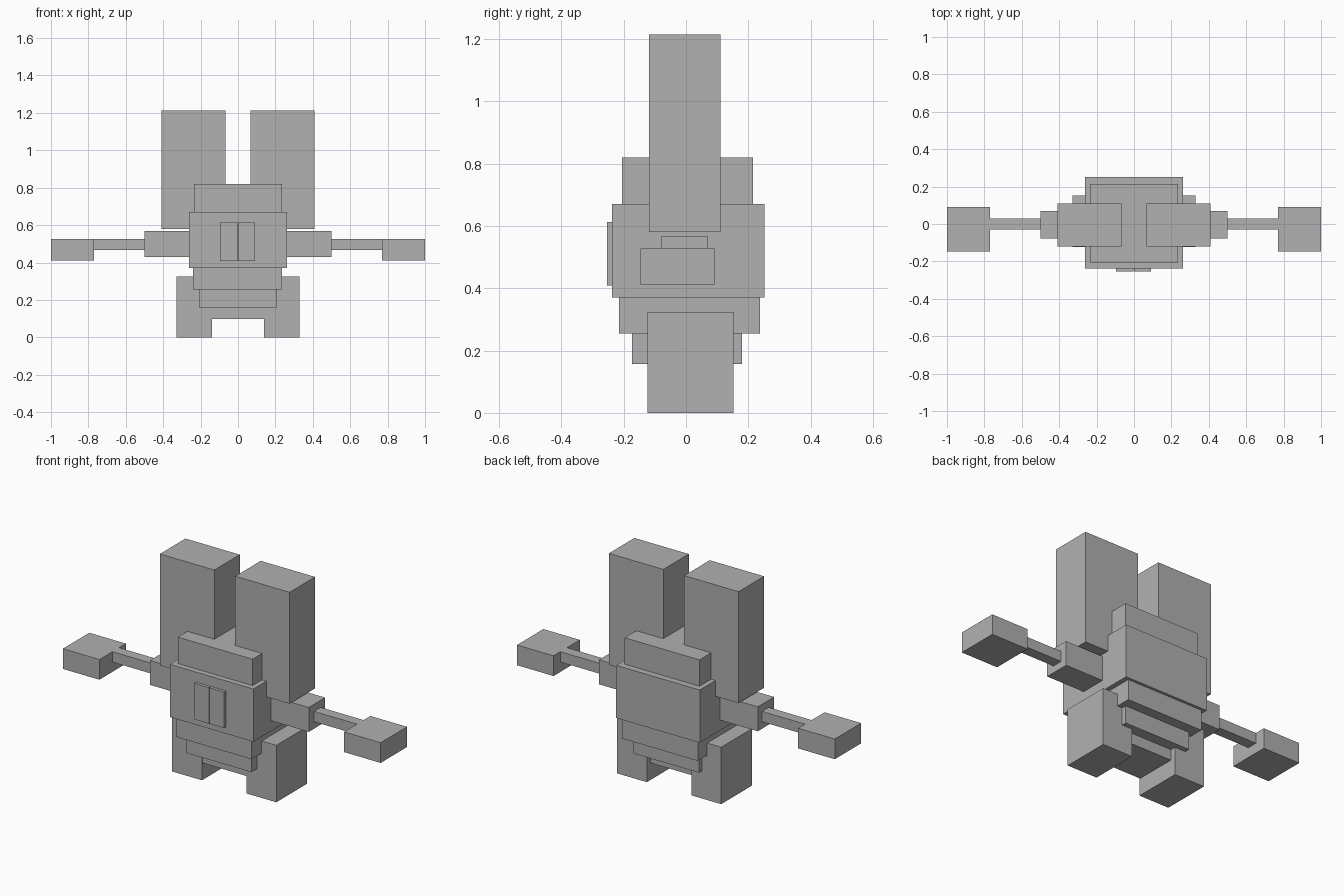
import bpy

cube = bpy.data.objects.get("Cube")
if cube:
    bpy.data.objects.remove(cube, do_unlink=True)

grey = bpy.data.materials.new("plain_grey")
grey.use_nodes = True
COLOUR = (0.44, 0.44, 0.44, 1)
grey.diffuse_color = COLOUR
grey.node_tree.nodes["Principled BSDF"].inputs["Base Color"].default_value = COLOUR


def box(name, xs, ys, zs):
    """Flat-sided box spanning the given ranges."""
    spans = (xs, ys, zs)
    bpy.ops.mesh.primitive_cube_add(size=1, location=[(a + b) / 2 for a, b in spans])
    ob = bpy.context.object
    ob.name = name
    ob.scale = [b - a for a, b in spans]
    bpy.ops.object.transform_apply(location=False, rotation=False, scale=True)
    ob.data.materials.append(grey)
    return ob


def pair(name, xs, ys, zs):
    """The same box on both sides."""
    box("left_" + name, xs, ys, zs)
    box("right_" + name, (-xs[1], -xs[0]), ys, zs)


# Stacked head and body
box("head_top", (-0.235, 0.235), (-0.205, 0.215), (0.67, 0.82))
box("head", (-0.263, 0.263), (-0.237, 0.252), (0.37, 0.67))
box("chest", (-0.24, 0.236), (-0.215, 0.237), (0.255, 0.37))
box("belly", (-0.207, 0.205), (-0.173, 0.18), (0.157, 0.255))
box("hips", (-0.145, 0.145), (-0.12, 0.12), (0.097, 0.157))

# Two front teeth
box("right_tooth", (-0.096, -0.004), (-0.254, -0.237), (0.408, 0.613))
box("left_tooth", (0, 0.091), (-0.254, -0.237), (0.408, 0.613))

# Ears, legs and arms
pair("ear", (0.066, 0.408), (-0.119, 0.11), (0.58, 1.214))
pair("leg", (0.14, 0.328), (-0.124, 0.152), (0, 0.324))
pair("upper_arm", (0.25, 0.5), (-0.078, 0.069), (0.429, 0.568))
pair("forearm", (0.5, 0.77), (-0.03, 0.03), (0.468, 0.527))
pair("hand", (0.77, 1.0), (-0.146, 0.091), (0.412, 0.527))
